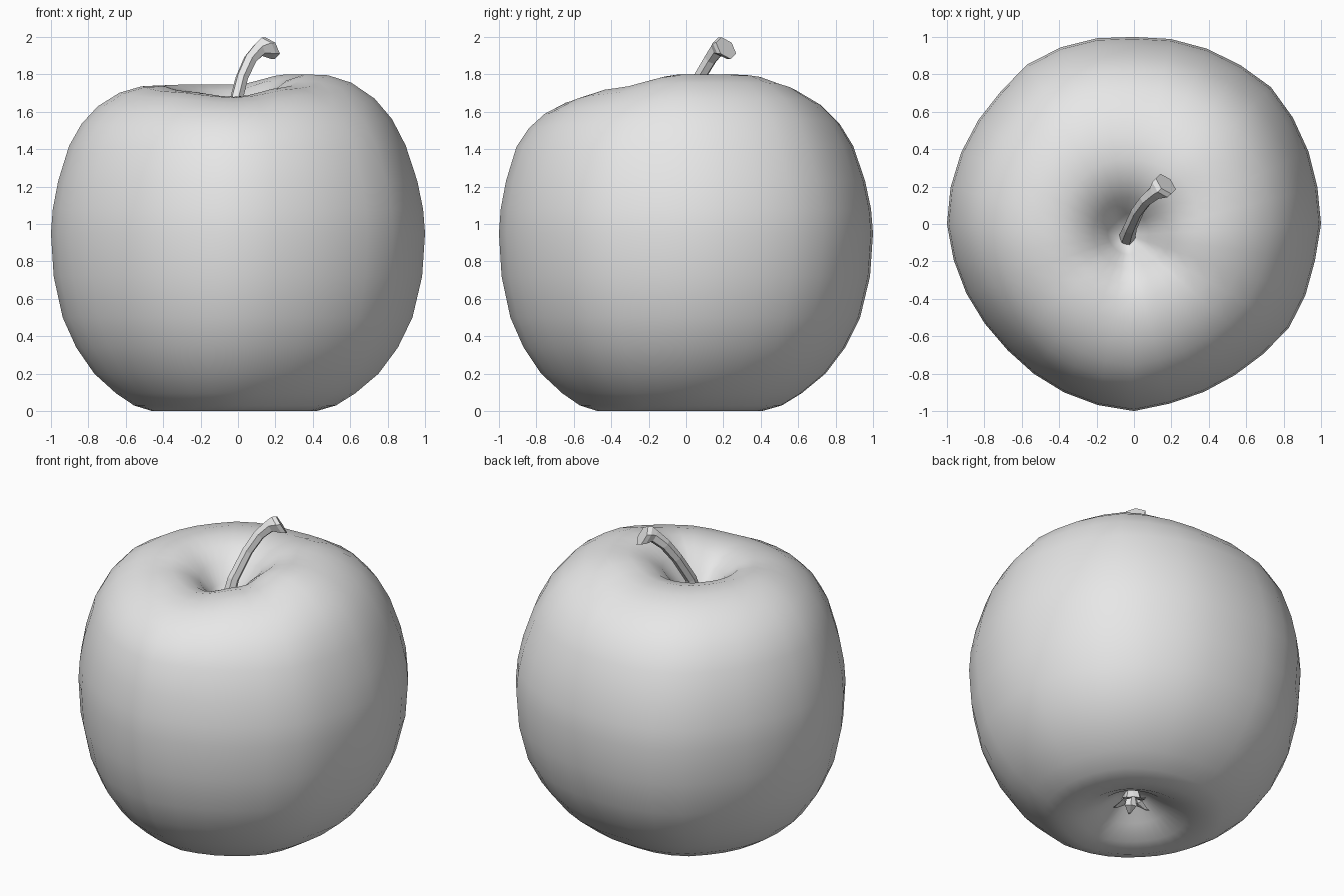
import bpy, bmesh, math
from mathutils import Vector

cube = bpy.data.objects.get("Cube")
if cube:
    bpy.data.objects.remove(cube, do_unlink=True)

grey = bpy.data.materials.new("plain grey")
grey.use_nodes = True
grey.diffuse_color = (0.8, 0.8, 0.8, 1)
grey.node_tree.nodes["Principled BSDF"].inputs["Base Color"].default_value = (0.8, 0.8, 0.8, 1)


def finish(bm, name, smooth):
    bmesh.ops.recalc_face_normals(bm, faces=bm.faces)
    for f in bm.faces:
        f.smooth = smooth
    mesh = bpy.data.meshes.new(name)
    bm.to_mesh(mesh)
    bm.free()
    mesh.materials.append(grey)
    obj = bpy.data.objects.new(name, mesh)
    bpy.context.collection.objects.link(obj)
    return obj


def loft(bm, rings):
    """Skin a list of point rings and cap both ends."""
    rings = [[bm.verts.new(p) for p in ring] for ring in rings]
    n = len(rings[0])
    for a, b in zip(rings, rings[1:]):
        for i in range(n):
            j = (i + 1) % n
            bm.faces.new((a[i], a[j], b[j], b[i]))
    bm.faces.new(rings[0][::-1])
    bm.faces.new(rings[-1])


def around(table, angle):
    """Smoothly interpolate evenly spaced values around a circle."""
    n = len(table)
    t = angle / math.tau * n
    i = int(t)
    f = t - i
    f = f * f * (3 - 2 * f)
    return table[i % n] * (1 - f) + table[(i + 1) % n] * f


# Fruit: lathed profile with an uneven outline and a tilted rim
profile = [(0.03, 0.20), (0.10, 0.165), (0.20, 0.09), (0.32, 0.025), (0.44, 0.0),
           (0.54, 0.03), (0.64, 0.095), (0.76, 0.20), (0.86, 0.34), (0.935, 0.50),
           (0.985, 0.72), (1.0, 0.95), (0.99, 1.08), (0.96, 1.23), (0.90, 1.42),
           (0.83, 1.56), (0.74, 1.67), (0.62, 1.755), (0.50, 1.795), (0.38, 1.80),
           (0.28, 1.765), (0.19, 1.69), (0.11, 1.57), (0.04, 1.46)]
outline = [1.0, 1.0, 1.02, 1.035, 1.02, 1.01, 1.0, 1.015,
           1.03, 1.005, 1.0, 1.0, 1.0, 0.98, 0.96, 0.955,
           0.965, 0.985, 1.0, 0.975, 0.97, 0.98, 1.0, 0.985]
rim_height = [1.80, 1.80, 1.745, 1.745, 1.74, 1.71, 1.68, 1.73]
SIDES = 32
rings = []
for r, z in profile:
    ring = []
    weight = max(0.0, min(1.0, (z - 1.4) / 0.4))
    for i in range(SIDES):
        a = math.tau * i / SIDES
        rad = r * around(outline, a)
        ring.append((rad * math.cos(a) - 0.035 * (1 - r),
                     rad * math.sin(a) - 0.06 * (1 - r),
                     z + (around(rim_height, a) - 1.8) * weight))
    rings.append(ring)
bm = bmesh.new()
loft(bm, rings)
finish(bm, "fruit", True)

# Stem: six-sided bent tube flaring to a slanted cut end
path = [((-0.04, -0.08, 1.42), 0.045), ((-0.02, -0.02, 1.62), 0.036),
        ((0.02, 0.07, 1.78), 0.034), ((0.065, 0.13, 1.88), 0.036),
        ((0.115, 0.17, 1.935), 0.042), ((0.15, 0.195, 1.94), 0.066),
        ((0.17, 0.215, 1.94), 0.068)]
points = [Vector(p) for p, _ in path]
rings = []
for i, (p, rad) in enumerate(path):
    tangent = (points[min(i + 1, len(points) - 1)] - points[max(i - 1, 0)]).normalized()
    if i >= 5:
        tangent = Vector((0.6, 0.6, 0.5)).normalized()
    side = tangent.cross(Vector((-1, 1, 0))).normalized()
    other = tangent.cross(side)
    rings.append([points[i] + rad * (side * math.cos(k * math.tau / 6)
                                     + other * math.sin(k * math.tau / 6)) for k in range(6)])
bm = bmesh.new()
loft(bm, rings)
finish(bm, "stem", False)

# Sepals: small withered spikes inside the bottom hollow
bm = bmesh.new()
for k in range(5):
    a = math.tau * k / 5 + 0.4
    out = Vector((math.cos(a), math.sin(a), 0))
    across = Vector((-out.y, out.x, 0))
    centre = Vector((-0.035, -0.06, 0))
    rings = []
    for d, z, w in [(0.03, 0.21, 0.025), (0.05, 0.14, 0.035), (0.10, 0.11 + 0.01 * (k % 2), 0.01)]:
        c = centre + out * d + Vector((0, 0, z))
        rings.append([c + across * w, c + out * 0.018, c - across * w, c - out * 0.012])
    loft(bm, rings)
finish(bm, "sepals", False)
